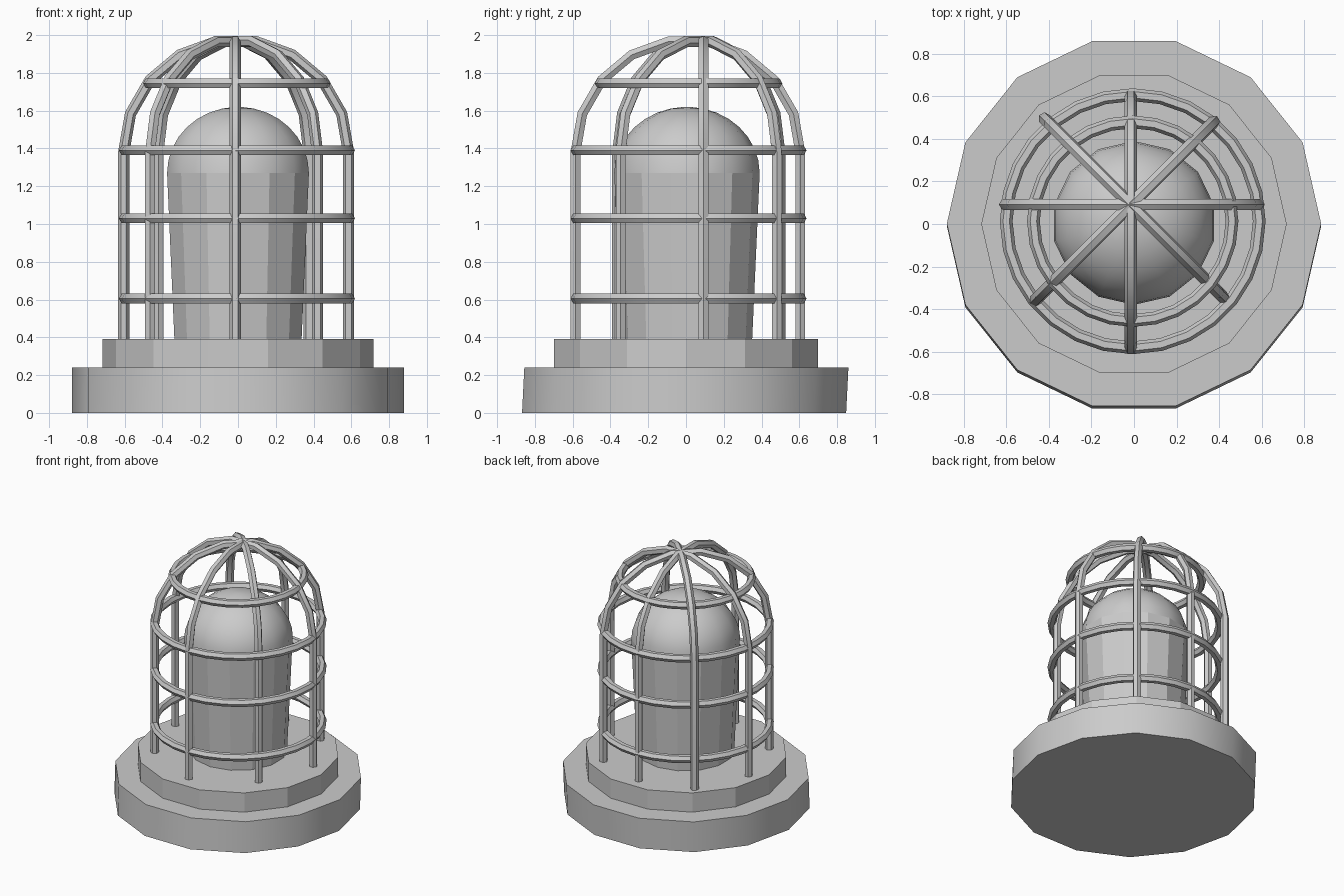
import bpy, bmesh
from math import sin, cos, pi, radians

if "Cube" in bpy.data.objects:
    bpy.data.objects.remove(bpy.data.objects["Cube"])


def lathe(name, profile, sides=14, turn=0.0, smooth_from=None):
    """Closed solid of rings (radius, z, y shift); faces above smooth_from are smooth."""
    bm = bmesh.new()
    rings = []
    for r, z, dy in profile:
        rings.append([bm.verts.new((r * cos(turn + 2 * pi * i / sides),
                                    r * sin(turn + 2 * pi * i / sides) + dy, z))
                      for i in range(sides)])
    for a, b in zip(rings, rings[1:]):
        for i in range(sides):
            j = (i + 1) % sides
            bm.faces.new((a[i], a[j], b[j], b[i]))
    bm.faces.new(rings[0][::-1])
    bm.faces.new(rings[-1])
    if smooth_from is not None:
        for f in bm.faces:
            f.smooth = f.calc_center_median().z > smooth_from
    me = bpy.data.meshes.new(name)
    bm.to_mesh(me)
    bm.free()
    ob = bpy.data.objects.new(name, me)
    bpy.context.collection.objects.link(ob)
    return ob


def shade(ob, angle=30):
    bpy.ops.object.select_all(action='DESELECT')
    ob.select_set(True)
    bpy.context.view_layer.objects.active = ob
    bpy.ops.object.shade_smooth_by_angle(angle=radians(angle))


# Stepped base
shade(lathe("base_plate", [(0.88, 0, -0.01), (0.88, 0.24, 0.002)]))
lathe("base_step", [(0.718, 0.24, 0), (0.718, 0.39, 0)])

# Tapered faceted lamp body with a smooth rounded top
dome = [(0.385 * cos(radians(a)), 1.27 + 0.35 * sin(radians(a)), 0.005)
        for a in (0, 11, 22, 33, 44, 55, 66, 77, 87)]
lathe("lamp_glass", [(0.345, 0.38, 0.005)] + dome, turn=pi / 14, smooth_from=1.28)


# Cage hoops: two upright legs joined by an arch
def hoop(name, cx, cy, heading, radius=0.595, spring=1.38, foot=0.38):
    arch = [(radius * cos(radians(a)), spring + radius * sin(radians(a)))
            for a in range(0, 181, 20)]
    path = [(radius, foot)] + arch + [(-radius, foot)]
    cu = bpy.data.curves.new(name, 'CURVE')
    cu.dimensions = '3D'
    cu.bevel_depth = 0.03
    cu.bevel_resolution = 1
    cu.use_fill_caps = True
    sp = cu.splines.new('POLY')
    sp.points.add(len(path) - 1)
    for p, (u, z) in zip(sp.points, path):
        p.co = (cx + u * cos(heading), cy + u * sin(heading), z, 1)
    sp.use_smooth = False
    ob = bpy.data.objects.new(name, cu)
    bpy.context.collection.objects.link(ob)
    bpy.ops.object.select_all(action='DESELECT')
    ob.select_set(True)
    bpy.context.view_layer.objects.active = ob
    bpy.ops.object.convert(target='MESH')
    shade(bpy.context.object, 40)


hoop("cage_hoop_side", -0.01, 0.092, 0)
hoop("cage_hoop_front", -0.015, 0.01, pi / 2)
hoop("cage_hoop_diagonal_a", 0.0, 0.075, -pi / 4)
hoop("cage_hoop_diagonal_b", -0.045, 0.06, pi / 4)

# Horizontal cage rings
for i, (z, r) in enumerate([(0.605, 0.595), (1.03, 0.595), (1.39, 0.595), (1.745, 0.467)]):
    bpy.ops.mesh.primitive_torus_add(major_segments=28, minor_segments=6, major_radius=r,
                                     minor_radius=0.03, location=(-0.006, 0.013, z))
    bpy.context.object.name = f"cage_ring_{i + 1}"
    shade(bpy.context.object)
